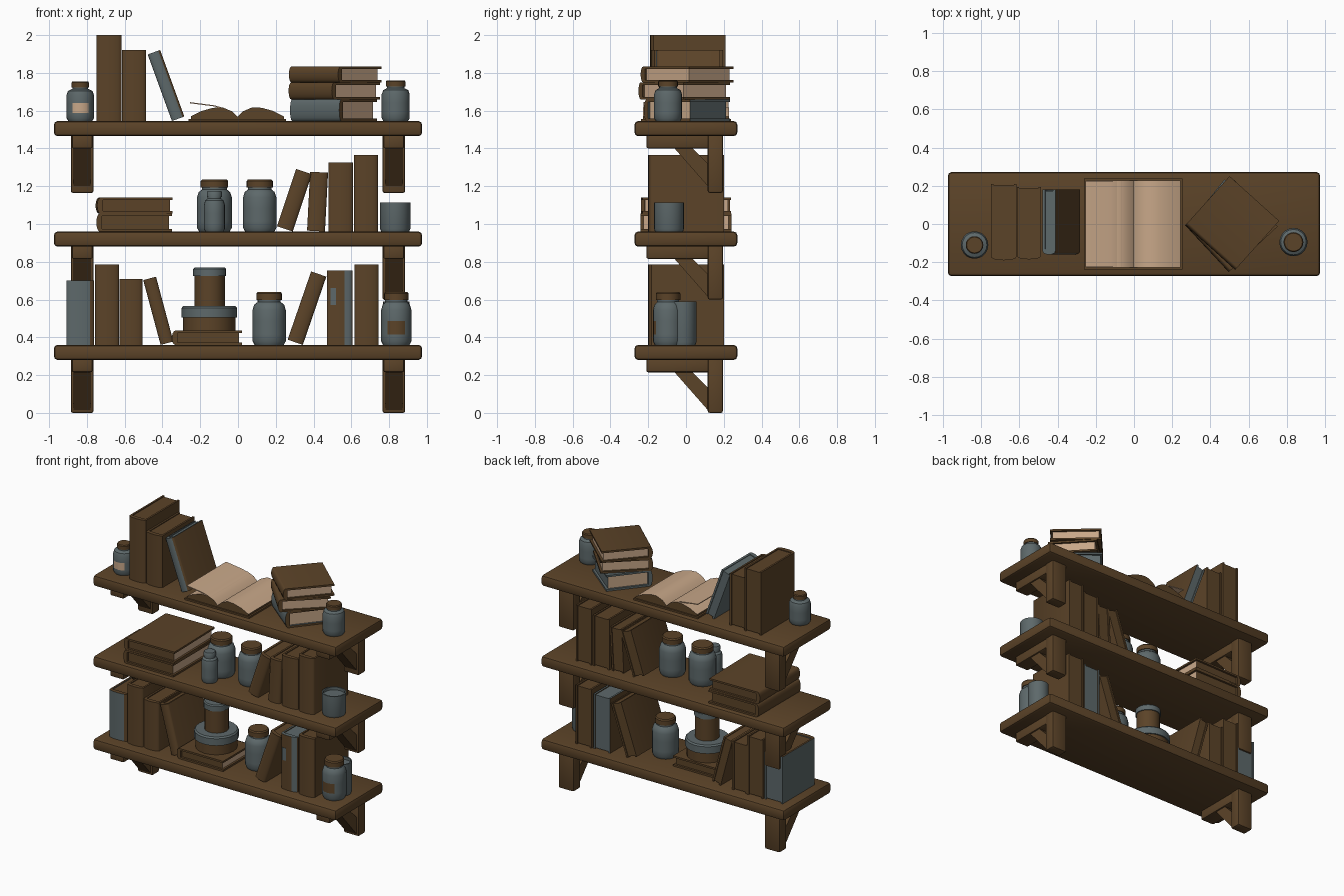
import bpy, bmesh, math
from mathutils import Matrix, Vector

cube = bpy.data.objects.get("Cube")
if cube:
    bpy.data.objects.remove(cube, do_unlink=True)

# Colours
MATS = []
for label, rgb in (("wood brown", (0.105, 0.056, 0.021)),
                   ("slate grey", (0.11, 0.14, 0.145)),
                   ("page cream", (0.58, 0.39, 0.25))):
    m = bpy.data.materials.new(label)
    m.use_nodes = True
    m.diffuse_color = (*rgb, 1)
    m.node_tree.nodes["Principled BSDF"].inputs["Base Color"].default_value = (*rgb, 1)
    MATS.append(m)
BROWN, GREY, CREAM = range(3)


# Helpers
def finish(name, bm, matrix=None, angle=35):
    bmesh.ops.recalc_face_normals(bm, faces=bm.faces)
    mesh = bpy.data.meshes.new(name)
    for f in bm.faces:
        f.smooth = True
    bm.to_mesh(mesh)
    bm.free()
    mesh.set_sharp_from_angle(angle=math.radians(angle))
    for m in MATS:
        mesh.materials.append(m)
    ob = bpy.data.objects.new(name, mesh)
    bpy.context.collection.objects.link(ob)
    if matrix:
        ob.matrix_world = matrix
    return ob


def paint(faces, rule):
    for f in faces:
        f.normal_update()
        f.material_index = rule(f.calc_center_median(), f.normal)


def add_box(bm, lo, hi, bevel=0.0):
    lo, hi = Vector(lo), Vector(hi)
    mat = Matrix.Translation((lo + hi) / 2) @ Matrix.Diagonal((*(hi - lo), 1))
    verts = bmesh.ops.create_cube(bm, size=1, matrix=mat)["verts"]
    faces = {f for v in verts for f in v.link_faces}
    if bevel:
        edges = list({e for v in verts for e in v.link_edges})
        bmesh.ops.bevel(bm, geom=edges, offset=bevel, segments=2, profile=0.5, affect='EDGES')
    return [f for f in faces if f.is_valid]


def add_prism(bm, pts, lo, hi, axis):
    place = {"x": lambda u, v, w: (w, u, v),
             "y": lambda u, v, w: (u, w, v),
             "z": lambda u, v, w: (u, v, w)}[axis]
    a, b = ([bm.verts.new(place(u, v, w)) for u, v in pts] for w in (lo, hi))
    n = len(pts)
    faces = [bm.faces.new(a), bm.faces.new(b)]
    for i in range(n):
        j = (i + 1) % n
        faces.append(bm.faces.new((a[i], a[j], b[j], b[i])))
    bmesh.ops.recalc_face_normals(bm, faces=faces)
    return faces


def lathe(name, profile, loc, rule):
    bm = bmesh.new()
    vs = [bm.verts.new((r, 0, z)) for r, z in profile]
    es = [bm.edges.new(p) for p in zip(vs, vs[1:])]
    bmesh.ops.spin(bm, geom=vs + es, axis=(0, 0, 1), cent=(0, 0, 0),
                   angle=math.tau, steps=20, use_duplicate=False)
    bmesh.ops.remove_doubles(bm, verts=bm.verts, dist=0.0005)
    bmesh.ops.recalc_face_normals(bm, faces=bm.faces)
    paint(bm.faces, rule)
    return finish(name, bm, Matrix.Translation(loc))


def book(name, t, d, h, matrix, cover=BROWN, fore=BROWN, ends=BROWN, inset=0.006, rule=None):
    """Thickness on x, spine at -y, height on z from 0."""
    bm = bmesh.new()
    a, b, c, s = t / 2, d / 2, 0.013, 0.018
    arc = [(a * math.cos(k * math.pi / 8), -b + s - s * math.sin(k * math.pi / 8))
           for k in range(9)]
    pts = [(a, b)] + arc + [(-a, b), (c - a, b), (c - a, -b + 0.03), (a - c, -b + 0.03), (a - c, b)]
    paint(add_prism(bm, pts, 0, h, "z"), rule or (lambda p, n: cover))
    pages = add_box(bm, (c - a, -b + 0.028, inset), (a - c, b - inset, h - inset))
    paint(pages, lambda p, n: fore if n.y > 0.5 else ends if abs(n.z) > 0.5 else cover)
    return finish(name, bm, matrix)


def standing(name, x, y, z, t, d, h, lean=0, **kw):
    ang = math.radians(lean)
    lift = t / 2 * abs(math.sin(ang))
    return book(name, t, d, h, Matrix.Translation((x, y, z + lift)) @ Matrix.Rotation(ang, 4, 'Y'), **kw)


LIE = Matrix(((0, 1, 0, 0), (0, 0, 1, 0), (1, 0, 0, 0), (0, 0, 0, 1)))


def lying(name, x, y, z, t, d, h, turn=0, **kw):
    mat = (Matrix.Translation((x, y, z + t / 2)) @ Matrix.Rotation(math.radians(turn), 4, 'Z')
           @ LIE @ Matrix.Translation((0, 0, -h / 2)))
    return book(name, t, d, h, mat, inset=0.015, **kw)


def jar(name, x, y, z, r, h, lid, label=None):
    neck = lid * 0.9
    profile = [(0, 0), (0.88 * r, 0), (r, 0.07 * h), (r, 0.2 * h), (r, 0.45 * h), (r, 0.66 * h),
               (0.9 * r, 0.76 * h), (neck, 0.81 * h), (neck, 0.85 * h), (lid, 0.85 * h),
               (lid, 0.97 * h), (0.9 * lid, h), (0, h)]

    def rule(p, n):
        if p.z > 0.84 * h:
            return BROWN
        if label is not None and n.y < -0.8 and 0.2 < p.z / h < 0.45:
            return label
        return GREY
    return lathe(name, profile, (x, y, z), rule)


def glass(name, x, y, z, r, h):
    return lathe(name, [(0, 0), (0.93 * r, 0), (r, 0.015), (r, h), (0.88 * r, h),
                        (0.88 * r, h - 0.02), (0, h - 0.02)], (x, y, z), lambda p, n: GREY)


# Shelves with brackets
LOW, MID, TOP = 0.36, 0.96, 1.545
for level, z in (("lower", LOW), ("middle", MID), ("upper", TOP)):
    bm = bmesh.new()
    add_box(bm, (-0.975, -0.273, z - 0.08), (0.975, 0.272, z), 0.02)
    finish(level + "_shelf", bm)
    under = z - 0.08
    for side, x in (("left", 0.825), ("right", -0.825)):
        bm = bmesh.new()
        add_box(bm, (x - 0.06, 0.115, under - 0.28 - 0.02 * (z == TOP)), (x + 0.06, 0.195, under + 0.01), 0.01)
        add_box(bm, (x - 0.055, -0.21, under - 0.065), (x + 0.055, 0.13, under + 0.01), 0.01)
        add_prism(bm, [(-0.065, -0.06 + under), (0.03, -0.06 + under), (0.12, -0.15 + under),
                       (0.12, -0.27 + under)], x - 0.045, x + 0.045, "x")
        finish(f"{level}_{side}_bracket", bm)

# Upper shelf: jars and upright books
jar("upper_right_jar", -0.835, -0.11, TOP, 0.072, 0.21, 0.046, label=CREAM)
jar("upper_left_jar", 0.835, -0.095, TOP, 0.074, 0.215, 0.052)
standing("tall_book", -0.682, 0.01, TOP, 0.133, 0.4, 0.455)
standing("second_tall_book", -0.55, 0.005, TOP, 0.128, 0.38, 0.375)
standing("grey_leaning_book", -0.317, 0.01, TOP, 0.07, 0.34, 0.375, lean=-20, fore=GREY, ends=GREY,
         rule=lambda p, n: BROWN if n.x > 0.5 and p.x > 0.02 else GREY)

# Upper shelf: turned stack
lying("stack_bottom_book", 0.505, 0.005, TOP, 0.115, 0.316, 0.335, 51, cover=GREY, fore=GREY, ends=CREAM,
      rule=lambda p, n: BROWN if n.z < -0.5 else GREY)
lying("stack_middle_book", 0.51, -0.01, TOP + 0.115, 0.09, 0.35, 0.335, 43, fore=CREAM, ends=CREAM)
lying("stack_top_book", 0.515, 0.005, TOP + 0.205, 0.083, 0.345, 0.35, 48, fore=CREAM, ends=CREAM)

# Upper shelf: open book
bm = bmesh.new()
for s in (-1, 1):
    add_box(bm, (min(0, s * 0.258), -0.238, 0), (max(0, s * 0.258), 0.238, 0.012))
    pts = [(0, 0.01), (0, 0.022), (0.03, 0.052), (0.08, 0.073), (0.13, 0.07), (0.19, 0.053),
           (0.246, 0.025), (0.246, 0.01)]
    paint(add_prism(bm, [(s * u, v) for u, v in pts], -0.228, 0.228, "y"),
          lambda p, n: CREAM if n.z > 0.2 else BROWN)
sheet = [(-0.01, 0.025), (-0.06, 0.065), (-0.12, 0.083), (-0.25, 0.1)]
paint(add_prism(bm, sheet + [(u, v - 0.006) for u, v in reversed(sheet)], -0.225, 0.225, "y"),
      lambda p, n: CREAM)
finish("open_book", bm, Matrix.Translation((-0.003, 0, TOP)))

# Middle shelf
lying("flat_book_low", -0.55, 0, MID, 0.095, 0.4, 0.48, fore=CREAM)
lying("flat_book_high", -0.55, 0, MID + 0.095, 0.085, 0.4, 0.47, 1, fore=CREAM)
jar("middle_jar_right", -0.125, -0.01, MID, 0.092, 0.275, 0.073)
jar("middle_jar_left", 0.115, -0.01, MID, 0.088, 0.275, 0.07)
jar("small_front_jar", -0.125, -0.145, MID, 0.055, 0.215, 0.04).data.polygons.foreach_set(
    "material_index", [GREY] * len(bpy.data.objects["small_front_jar"].data.polygons))
standing("middle_leaning_book", 0.248, 0, MID, 0.088, 0.38, 0.32, lean=18.5)
standing("middle_book_short", 0.413, 0, MID, 0.095, 0.38, 0.312, lean=3)
standing("middle_book_medium", 0.543, 0, MID, 0.13, 0.39, 0.365)
standing("middle_book_tall", 0.678, 0, MID, 0.126, 0.4, 0.405)
glass("middle_glass", 0.832, -0.09, MID, 0.08, 0.155)

# Lower shelf: books
standing("grey_end_book", -0.835, 0, LOW, 0.145, 0.38, 0.34,
         rule=lambda p, n: BROWN if n.z > 0.5 or (n.x > 0.3 and p.x > 0.02) else GREY, fore=GREY)
standing("lower_book_tall", -0.693, 0, LOW, 0.126, 0.4, 0.425)
standing("lower_book_medium", -0.567, 0, LOW, 0.122, 0.39, 0.35)
standing("lower_leaning_book", -0.376, 0, LOW, 0.07, 0.38, 0.355, lean=-15)
lying("lower_flat_book", -0.165, -0.04, LOW, 0.075, 0.37, 0.32, fore=CREAM)
standing("lower_tilted_book", 0.303, 0, LOW, 0.085, 0.38, 0.382, lean=19)
standing("patched_book", 0.538, 0, LOW, 0.135, 0.39, 0.395, fore=GREY, ends=GREY,
         rule=lambda p, n: GREY if n.z > 0.5 or n.y > 0.5 or (n.y < -0.1 and 0.03 < p.x < 0.06) else BROWN)
standing("lower_book_end", 0.68, 0, LOW, 0.128, 0.4, 0.425)
bm = bmesh.new()
paint(add_box(bm, (0.49, -0.195, 0.57), (0.52, -0.188, 0.66)), lambda p, n: GREY)
finish("spine_patch", bm)

# Lower shelf: stacked tins, jars and glass
tin_z = LOW + 0.075
lathe("wide_tin", [(0, 0), (0.138, 0), (0.138, 0.07), (0.147, 0.07), (0.147, 0.12), (0.138, 0.13), (0, 0.13)],
      (-0.152, -0.03, tin_z), lambda p, n: GREY if p.z > 0.069 else BROWN)
lathe("narrow_tin", [(0, 0), (0.08, 0), (0.08, 0.16), (0.087, 0.16), (0.087, 0.197), (0.08, 0.205), (0, 0.205)],
      (-0.15, -0.03, tin_z + 0.13), lambda p, n: GREY if p.z > 0.159 else BROWN)
jar("lower_jar", 0.165, 0, LOW, 0.088, 0.28, 0.068)
jar("lower_left_jar", 0.838, -0.095, LOW, 0.08, 0.28, 0.065, label=BROWN)
glass("lower_glass", 0.838, -0.015, LOW, 0.07, 0.23)
